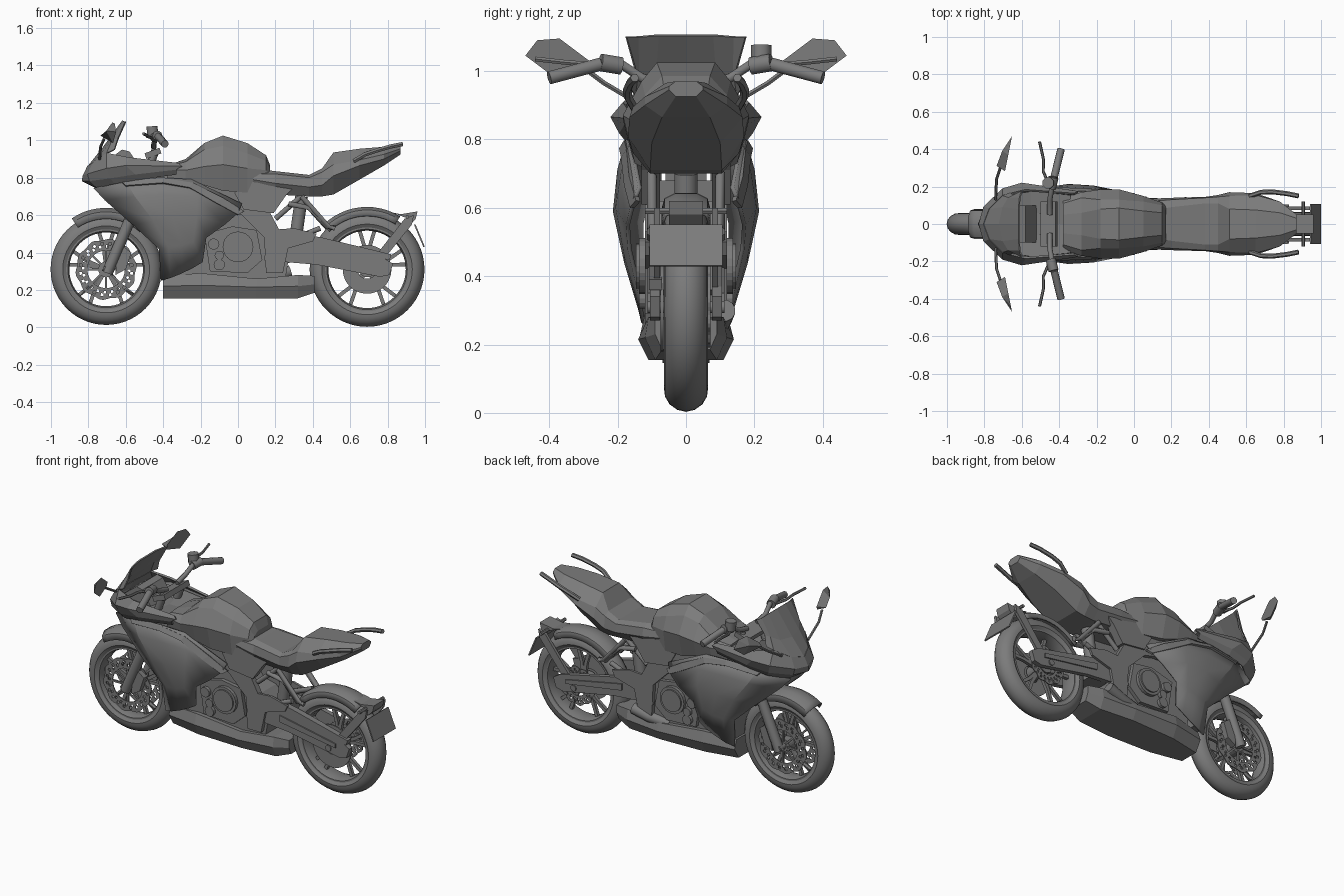
import bpy, bmesh
from math import sin, cos, pi, radians
from mathutils import Vector

GREY = bpy.data.materials.new("dark_grey")
GREY.diffuse_color = (.2, .2, .2, 1)

def make(name, verts, faces, mirror=False, thick=0, smooth=None):
    bm = bmesh.new()
    vs = [bm.verts.new(v) for v in verts]
    for f in faces:
        bm.faces.new([vs[i] for i in f])
    bmesh.ops.recalc_face_normals(bm, faces=bm.faces)
    me = bpy.data.meshes.new(name)
    bm.to_mesh(me)
    bm.free()
    me.materials.append(GREY)
    ob = bpy.data.objects.new(name, me)
    bpy.context.collection.objects.link(ob)
    if smooth:
        bpy.ops.object.select_all(action='DESELECT')
        ob.select_set(True)
        bpy.context.view_layer.objects.active = ob
        bpy.ops.object.shade_smooth_by_angle(angle=radians(smooth))
    if mirror:
        m = ob.modifiers.new("mirror", 'MIRROR')
        m.use_axis = (False, True, False)
    if thick:
        s = ob.modifiers.new("thickness", 'SOLIDIFY')
        s.thickness, s.offset = thick, 0
    return ob

def loft(name, sections):
    """Closed body from half cross-sections (x, [(y, z) top to bottom])."""
    rings = [[(x, y, z) for y, z in h] + [(x, -y, z) for y, z in reversed(h)] for x, h in sections]
    n, k = len(rings[0]), len(rings)
    faces = [(i*n+j, i*n+(j+1) % n, (i+1)*n+(j+1) % n, (i+1)*n+j) for i in range(k-1) for j in range(n)]
    faces += [tuple(range(n)), tuple(range((k-1)*n, k*n))]
    return make(name, [v for r in rings for v in r], faces)

def shell(name, rows, thick=.012, smooth=None):
    """Mirrored thin panel from a grid of points."""
    n = len(rows[0])
    faces = [(i*n+j, i*n+j+1, (i+1)*n+j+1, (i+1)*n+j) for i in range(len(rows)-1) for j in range(n-1)]
    return make(name, [v for r in rows for v in r], faces, True, thick, smooth)

def prism(name, pts, y0, y1, mirror=True):
    """Side-view polygon extruded across y."""
    n = len(pts)
    faces = [(i, (i+1) % n, n+(i+1) % n, n+i) for i in range(n)] + [tuple(range(n)), tuple(range(n, 2*n))]
    return make(name, [(x, y, z) for y in (y0, y1) for x, z in pts], faces, mirror)

def lathe(name, prof, c, a0=0, a1=360, n=56, closed=True, thick=0):
    """Profile of (radius, y) turned about the y axis at c = (x, z)."""
    full, p = a1-a0 == 360, len(prof)
    verts = []
    for i in range(n if full else n+1):
        a = radians(a0+(a1-a0)*i/n)
        verts += [(c[0]+r*cos(a), y, c[1]+r*sin(a)) for r, y in prof]
    k = len(verts)//p
    faces = [(i*p+j, i*p+(j+1) % p, (i+1) % k*p+(j+1) % p, (i+1) % k*p+j)
             for i in range(n) for j in range(p if closed else p-1)]
    return make(name, verts, faces, False, thick, 35)

def drum(name, c, y0, y1, r, mirror=False, n=24):
    return prism(name, [(c[0]+r*cos(2*pi*i/n), c[1]+r*sin(2*pi*i/n)) for i in range(n)], y0, y1, mirror)

def tube(name, paths, r, n=10, mirror=True):
    """Round bars following one or more paths."""
    verts, faces = [], []
    for path in paths:
        P = [Vector(p) for p in path]
        b = len(verts)
        for i, p in enumerate(P):
            t = (P[min(i+1, len(P)-1)]-P[max(i-1, 0)]).normalized()
            u = t.cross(Vector((1, 0, 0) if abs(t.x) < .8 else (0, 1, 0))).normalized()
            w = t.cross(u)
            verts += [p+(u*cos(2*pi*(j+.5)/n)+w*sin(2*pi*(j+.5)/n))*r for j in range(n)]
        faces += [(b+i*n+j, b+i*n+(j+1) % n, b+(i+1)*n+(j+1) % n, b+(i+1)*n+j)
                  for i in range(len(P)-1) for j in range(n)]
        faces += [tuple(range(b, b+n)), tuple(range(len(verts)-n, len(verts)))]
    return make(name, verts, faces, mirror, 0, 50)

def brake_disc(name, c, y, radii, mirror, n=60):
    """Wavy drilled rotor: a ring grid with some middle faces left out."""
    verts = [(c[0]+r*cos(2*pi*i/n), y, c[1]+r*sin(2*pi*i/n)) for i in range(n)
             for r in radii[:-1]+[radii[-1]+.005*sin(10*2*pi*i/n)]]
    k = len(radii)
    faces = [(i*k+j, i*k+j+1, (i+1) % n*k+j+1, (i+1) % n*k+j)
             for i in range(n) for j in range(k-1) if not (0 < j < k-2 and (i+j) % 3 == 0)]
    return make(name, verts, faces, mirror, .006)

# Wheels
FC, RC = (-.705, .31), (.69, .31)
for tag, c, R, w in (("front", FC, .297, .058), ("rear", RC, .307, .064)):
    half = [(R, 0), (R-.006, .4*w), (R-.022, .75*w), (R-.045, .96*w), (R-.065, w), (R-.083, .82*w)]
    lathe(tag+"_tyre", half + [(r, -y) for r, y in reversed(half[1:])], c)
    q = .82*w
    lathe(tag+"_rim", [(R-.08, q), (R-.092, q), (R-.1, .4*w), (R-.1, -.4*w), (R-.092, -q), (R-.08, -q)], c)
    drum(tag+"_hub", c, -.06, .06, .042)
    spokes = [[(c[0]+r*cos(2*pi*i/5+pi/2+d*k), 0, c[1]+r*sin(2*pi*i/5+pi/2+d*k))
               for r, k in ((.03, .6), (.12, .7), (R-.09, 1.2))] for i in range(5) for d in (-.16, .16)]
    tube(tag+"_spokes", spokes, .014, 4, False)
    drum(tag+"_axle", c, -.112, .112, .018)
brake_disc("front_brake_disc", FC, .066, [.1, .115, .13, .145, .16], True)
tube("front_disc_carrier", [[(FC[0]+r*cos(a), .062, FC[1]+r*sin(a)) for r in (.03, .108)]
                            for a in [2*pi*i/8 for i in range(8)]], .008, 4)
brake_disc("rear_brake_disc", RC, .068, [.06, .075, .09, .105, .115], False)
lathe("rear_sprocket", [(.13, -.066), (.13, -.074), (.05, -.074), (.05, -.066)], RC)

# Front fork, brake calipers and mudguard
tube("fork_lower", [[(-.70, .092, .29), (-.58, .092, .57)]], .03)
tube("fork_upper", [[(-.59, .092, .55), (-.44, .092, .95)]], .022)
prism("front_caliper", [(-.655, .28), (-.6, .31), (-.57, .4), (-.61, .43), (-.65, .36)], .06, .1)
lathe("front_mudguard", [(.27, -.075), (.305, -.068), (.325, -.03), (.325, .03), (.305, .068), (.27, .075)],
      FC, 48, 124, 12, False, .008)
prism("steering_clamp", [(-.5, .93), (-.42, .96), (-.41, .93), (-.49, .9)], -.12, .12, False)
prism("steering_head", [(-.74, .77), (-.5, .86), (-.36, .8), (-.38, .5), (-.43, .48), (-.6, .67)], -.06, .06, False)

# Handlebars, levers and reservoir
tube("handlebar", [[(-.45, .05, .96), (-.45, .13, .98), (-.44, .19, 1.02), (-.43, .25, 1.02), (-.39, .4, .98)]], .014)
tube("grip", [[(-.427, .25, 1.02), (-.39, .4, .98)]], .02)
tube("switch_housing", [[(-.445, .19, 1.015), (-.43, .25, 1.025)]], .027)
tube("lever", [[(-.45, .2, 1.01), (-.485, .28, 1.02), (-.485, .35, 1.025), (-.505, .44, 1.035)]], .008, 6)
tube("brake_reservoir", [[(-.455, .22, 1.02), (-.46, .22, 1.075)]], .032, 8, False)

# Mirrors
outline = [(.283, 1.03), (.37, 1.095), (.435, 1.09), (.47, 1.045), (.39, .985), (.29, 1.01)]
mv = [(-.69+(y-.28)*.2, y, z) for y, z in outline] + [(-.735, .31, 1.025), (-.705, .39, 1.05)]
make("mirror", mv, [(0, 1, 7, 6), (1, 2, 7), (2, 3, 7), (3, 4, 7), (4, 5, 6, 7), (5, 0, 6), tuple(range(6))], True)
tube("mirror_stem", [[(-.715, .3, 1.01), (-.735, .24, .965), (-.74, .13, .9)]], .008, 6)

# Windscreen, nose cowl and dashboard
shell("windscreen", [
    [(-.80, 0, .86), (-.77, .08, .88), (-.70, .15, .93), (-.66, .165, .95)],
    [(-.72, 0, .96), (-.70, .09, .97), (-.67, .14, 1.0), (-.64, .15, 1.01)],
    [(-.615, 0, 1.105), (-.615, .08, 1.105), (-.61, .14, 1.10), (-.60, .175, 1.10)]], .008)
shell("nose_cowl", [
    [(-.80, 0, .86), (-.77, .08, .88), (-.70, .15, .93), (-.58, .18, .905), (-.32, .16, .875)],
    [(-.825, 0, .81), (-.80, .09, .82), (-.70, .185, .85), (-.60, .215, .865), (-.30, .17, .86)],
    [(-.83, 0, .785), (-.79, .09, .785), (-.68, .17, .80), (-.55, .19, .82), (-.33, .175, .845)],
    [(-.76, 0, .75), (-.75, .08, .75), (-.66, .15, .77), (-.55, .165, .79), (-.33, .16, .82)]])
prism("dashboard", [(-.74, .86), (-.62, .95), (-.58, .94), (-.52, .85), (-.7, .82)], -.1, .1, False)
shell("cockpit_trim", [[(-.7, 0, .85), (-.55, 0, .84), (-.34, 0, .84)],
                       [(-.7, .15, .87), (-.55, .175, .86), (-.34, .155, .85)]], .01)

# Side fairing with its raised blade
shell("side_fairing", [
    [(-.77, .08, .745), (-.60, .155, .785), (-.42, .17, .80), (-.25, .16, .79), (.02, .135, .66)],
    [(-.71, .10, .68), (-.55, .18, .70), (-.38, .195, .71), (-.22, .185, .70), (0, .155, .61)],
    [(-.56, .13, .55), (-.45, .185, .57), (-.35, .208, .59), (-.22, .2, .60), (-.07, .17, .55)],
    [(-.42, .13, .42), (-.37, .165, .43), (-.30, .175, .44), (-.24, .175, .46), (-.17, .165, .48)],
    [(-.41, .11, .25), (-.36, .125, .265), (-.30, .13, .29), (-.24, .135, .32), (-.19, .135, .35)]], .012, 20)
shell("fairing_blade", [
    [(-.62, .155, .775), (-.4, .175, .795), (-.24, .168, .77), (-.08, .16, .69), (.03, .14, .62)],
    [(-.6, .17, .755), (-.4, .19, .77), (-.26, .184, .745), (-.12, .175, .665), (0, .158, .6)]], .014)
prism("radiator", [(-.42, .3), (-.36, .3), (-.33, .68), (-.39, .68)], -.12, .12, False)

# Fuel tank
loft("fuel_tank", [
    (-.38, [(.05, .865), (.11, .86), (.145, .84), (.14, .78)]),
    (-.28, [(.06, .90), (.14, .885), (.17, .84), (.15, .76)]),
    (-.18, [(.08, .985), (.13, .95), (.185, .86), (.16, .76)]),
    (-.08, [(.085, 1.025), (.13, .97), (.185, .87), (.15, .73)]),
    (.05, [(.07, .985), (.12, .93), (.15, .85), (.13, .72)]),
    (.15, [(.06, .92), (.10, .89), (.115, .84), (.11, .72)]),
    (.17, [(.05, .87), (.08, .85), (.1, .82), (.1, .72)])])

# Seat and tail
loft("seat", [
    (.08, [(.07, .85), (.12, .82), (.135, .79), (.10, .72)]),
    (.20, [(.09, .835), (.13, .82), (.14, .77), (.105, .71)]),
    (.38, [(.11, .815), (.14, .80), (.145, .75), (.10, .70)]),
    (.45, [(.11, .85), (.145, .83), (.155, .76), (.105, .70)]),
    (.51, [(.08, .935), (.15, .87), (.17, .81), (.105, .71)]),
    (.65, [(.075, .955), (.155, .895), (.165, .865), (.10, .79)]),
    (.78, [(.06, .965), (.12, .925), (.12, .90), (.07, .865)]),
    (.87, [(.03, .97), (.05, .955), (.05, .945), (.03, .925)])])
tube("grab_rail", [[(.62, .15, .89), (.68, .17, .925), (.74, .172, .945), (.82, .162, .968), (.88, .15, .98)]], .013, 6)

# Frame, side covers and engine
prism("frame_spar", [(-.35, .78), (-.05, .75), (.12, .71), (.2, .56), (.27, .43), (.24, .29), (.15, .29),
                     (.14, .48), (.02, .6), (-.3, .68)], .085, .12)
prism("side_cover", [(.03, .63), (.19, .61), (.26, .71), (.3, .75), (.05, .78), (-.02, .72)], .08, .13)
tube("subframe", [[(.2, .09, .58), (.36, .09, .72)], [(.34, .1, .7), (.48, .1, .54), (.52, .1, .53)],
                  [(.27, .1, .66), (.38, .1, .64), (.48, .1, .53)], [(.24, .1, .45), (.44, .1, .53)]], .015, 8)
prism("engine", [(-.26, .62), (.04, .62), (.12, .52), (.2, .5), (.28, .42), (.25, .24), (-.3, .24), (-.33, .4)],
      -.095, .095, False)
prism("crankcase", [(-.18, .5), (-.03, .54), (.1, .52), (.13, .36), (.05, .29), (-.15, .3)], .09, .118)
drum("clutch_cover", (0, .43), .11, .138, .082, True)
drum("clutch_cap", (0, .43), .13, .146, .066, True)
for i, (x, z, r) in enumerate([(-.13, .445, .03), (-.1, .385, .025), (-.1, .335, .03)]):
    drum("engine_cap_%d" % (i+1), (x, z), .105, .138, r, True, 14)
prism("foot_bracket", [(.16, .52), (.3, .53), (.42, .5), (.4, .46), (.26, .42), (.2, .33), (.14, .36)], .105, .12)

# Belly pan and exhaust
loft("belly_pan", [
    (-.40, [(.08, .275), (.10, .22), (.06, .155)]),
    (-.20, [(.12, .29), (.135, .225), (.10, .155)]),
    (.10, [(.12, .26), (.14, .215), (.11, .155)]),
    (.32, [(.11, .28), (.12, .22), (.09, .155)]),
    (.41, [(.09, .275), (.09, .23), (.07, .185)])])
tube("exhaust", [[(.05, .08, .25), (.18, .1, .27), (.28, .112, .3)]], .033, 12, False)

# Swingarm, chain guard, shock
prism("swingarm", [(.2, .42), (.3, .47), (.42, .45), (.78, .37), (.83, .34), (.81, .28), (.76, .27), (.42, .335), (.24, .35)],
      .076, .105)
prism("swingarm_rib", [(.36, .425), (.74, .35), (.74, .325), (.36, .385)], .1, .113)
prism("swingarm_bridge", [(.22, .45), (.36, .46), (.37, .36), (.24, .34)], -.08, .08, False)
prism("chain_guard", [(.28, .51), (.45, .48), (.82, .39), (.81, .36), (.42, .44), (.3, .46)], -.108, -.07, False)
tube("shock", [[(.3, 0, .42), (.34, 0, .7)]], .035, 12, False)

# Rear mudguard, plate holder and indicators
lathe("rear_mudguard", [(.285, -.068), (.315, -.06), (.33, -.03), (.33, .03), (.315, .06), (.285, .068)],
      RC, 58, 135, 12, False, .008)
prism("mudguard_tip", [(.82, .615), (.87, .605), (.96, .62), (.95, .58), (.92, .55), (.9, .585)], -.05, .05, False)
prism("plate_arm", [(.71, .35), (.76, .34), (.93, .55), (.94, .6), (.89, .58)], .076, .094)
make("number_plate", [(.945, -.107, .55), (.945, .107, .55), (.995, .107, .43), (.995, -.107, .43)],
     [(0, 1, 2, 3)], False, .008)
tube("indicator", [[(.905, .03, .59), (.905, .12, .59)]], .01, 6)
